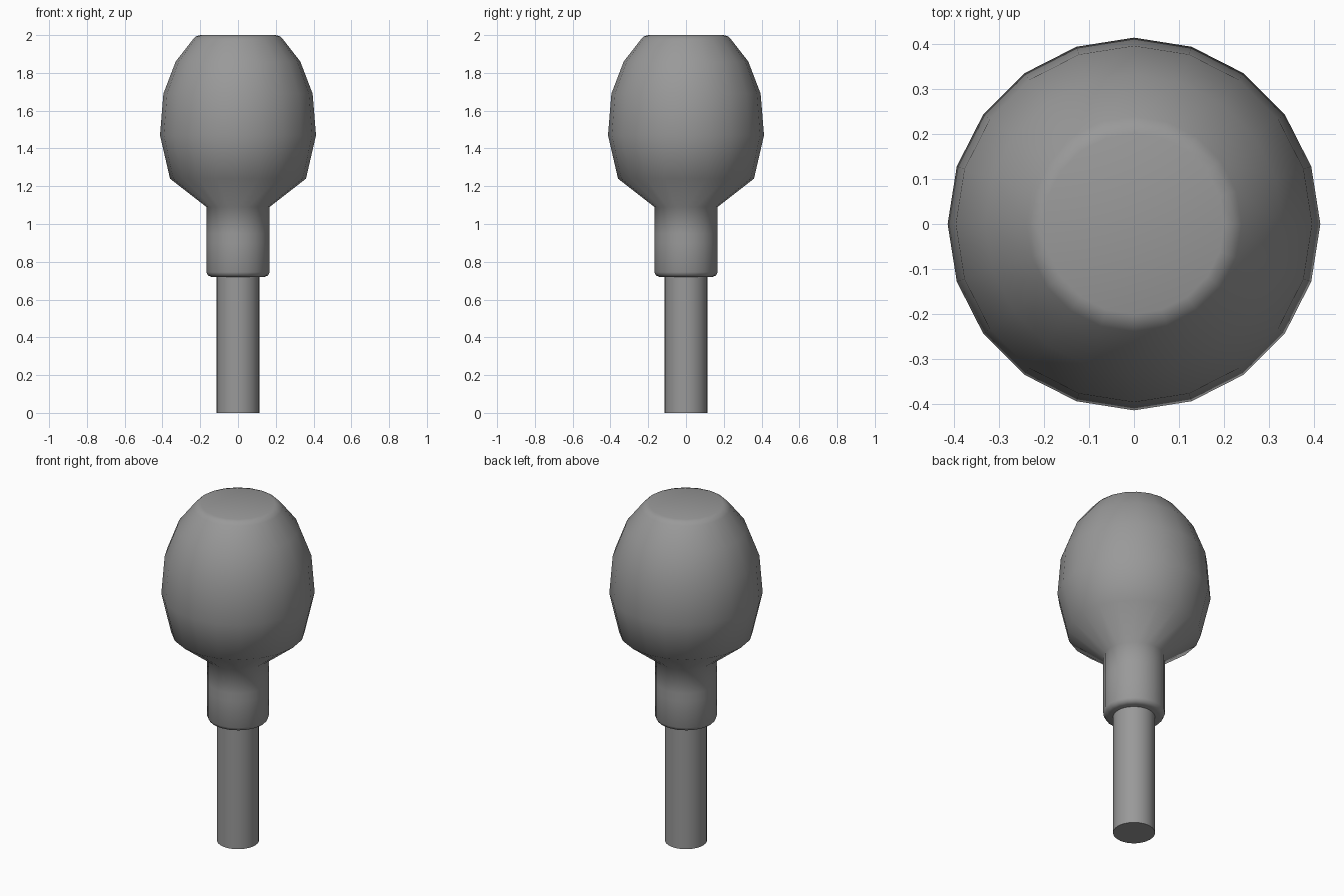
import bpy
import bmesh
from math import radians
from mathutils import Matrix, Vector

cube = bpy.data.objects.get("Cube")
if cube:
    bpy.data.objects.remove(cube)

grey = bpy.data.materials.new("plain_grey")
grey.use_nodes = True
colour = (0.32, 0.32, 0.32, 1)
grey.diffuse_color = colour
grey.node_tree.nodes["Principled BSDF"].inputs["Base Color"].default_value = colour


def lathe(name, profile, sides, sharp_angle):
    """Turn a (radius, height) profile around z and cap both ends."""
    bm = bmesh.new()
    rings = []
    for radius, height in profile:
        ring = bmesh.ops.create_circle(
            bm, segments=sides, radius=radius,
            matrix=Matrix.Translation((0, 0, height)))
        rings.append(ring["verts"])
    for low, high in zip(rings, rings[1:]):
        for i in range(sides):
            j = (i + 1) % sides
            bm.faces.new((low[i], low[j], high[j], high[i]))
    bm.faces.new(rings[0])
    bm.faces.new(rings[-1])
    bmesh.ops.recalc_face_normals(bm, faces=bm.faces)
    mesh = bpy.data.meshes.new(name)
    bm.to_mesh(mesh)
    bm.free()
    mesh.materials.append(grey)
    obj = bpy.data.objects.new(name, mesh)
    bpy.context.collection.objects.link(obj)
    bpy.ops.object.select_all(action="DESELECT")
    obj.select_set(True)
    bpy.context.view_layer.objects.active = obj
    bpy.ops.object.shade_smooth_by_angle(angle=radians(sharp_angle))
    return obj


# Straight rod below the collar
lathe("rod", [(0.113, 0), (0.113, 0.76)], 32, 40)

# Collar with a softened lower rim, flaring into the faceted bulb
lathe("bulb_and_collar", [
    (0.14, 0.72), (0.158, 0.727), (0.167, 0.745), (0.167, 0.90),
    (0.167, 0.95), (0.167, 1.09), (0.36, 1.24), (0.413, 1.47),
    (0.395, 1.69), (0.33, 1.86), (0.238, 1.978), (0.222, 1.993),
    (0.2, 2.0),
], 20, 60)
